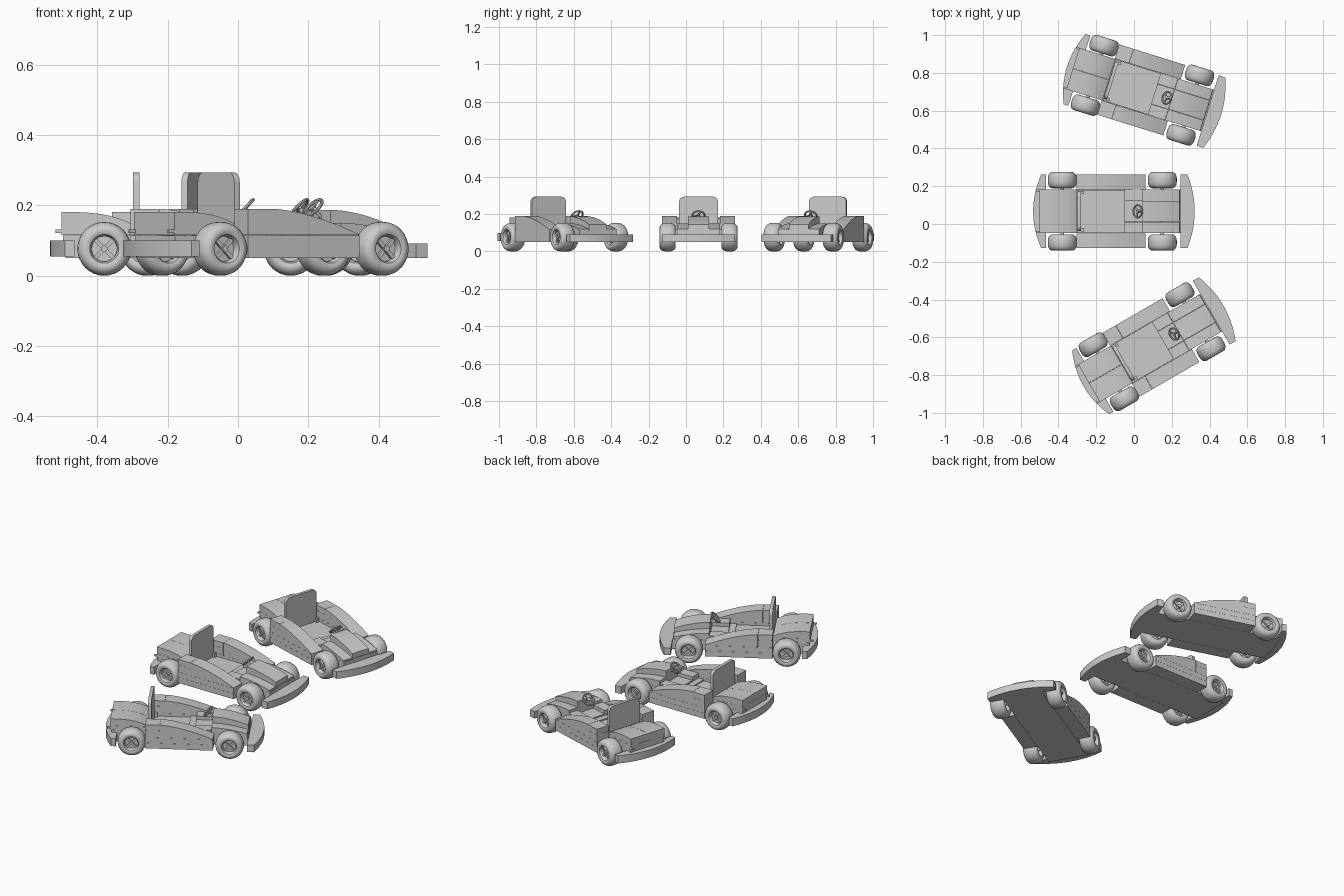
import bpy, bmesh
from math import sin, cos, pi, radians
from mathutils import Matrix, Vector

if "Cube" in bpy.data.objects:
    bpy.data.objects.remove(bpy.data.objects["Cube"])

grey = bpy.data.materials.new("light_grey")
grey.use_nodes = True
GREY = (0.6, 0.6, 0.6, 1)
grey.diffuse_color = GREY
grey.node_tree.nodes["Principled BSDF"].inputs["Base Color"].default_value = GREY

parts = []


def finish(name, bm):
    bmesh.ops.recalc_face_normals(bm, faces=bm.faces)
    me = bpy.data.meshes.new(name)
    bm.to_mesh(me)
    bm.free()
    me.materials.append(grey)
    ob = bpy.data.objects.new(name, me)
    bpy.context.collection.objects.link(ob)
    parts.append(ob)
    return ob


def prism(name, outline, axis, a, b):
    """Extrude a flat outline along the named axis from a to b."""
    place = {"x": lambda p, d: (d, p[0], p[1]),
             "y": lambda p, d: (p[0], d, p[1]),
             "z": lambda p, d: (p[0], p[1], d)}[axis]
    bm = bmesh.new()
    low, high = ([bm.verts.new(place(p, d)) for p in outline] for d in (a, b))
    bm.faces.new(low)
    bm.faces.new(high)
    n = len(outline)
    for i in range(n):
        j = (i + 1) % n
        bm.faces.new((low[i], low[j], high[j], high[i]))
    return finish(name, bm)


def box(name, x0, x1, y0, y1, z0, z1):
    return prism(name, [(x0, y0), (x1, y0), (x1, y1), (x0, y1)], "z", z0, z1)


def slope(name, x0, x1, y0, y1, base, top, end, power):
    """Curved brick whose top falls from back to front."""
    steps = [i / 12 for i in range(13)]
    curve = [(x0 + (x1 - x0) * t, top - (top - end) * t ** power) for t in steps]
    return prism(name, [(x0, base)] + curve + [(x1, base)], "y", y0, y1)


def bumper(name, inner, corner, bulge, z0, z1):
    """Straight inner edge with a bowed outer edge."""
    half = 0.195
    bow = []
    for i in range(17):
        t = -1 + i / 8
        bow.append((corner + bulge * (1 - t * t), half * t))
    return prism(name, [(inner, half), (inner, -half)] + bow, "z", z0, z1)


# Chassis and cockpit floor
box("chassis_plate", -0.375, 0.362, -0.115, 0.115, 0.05, 0.083)
box("seat_floor", -0.185, 0.03, -0.114, 0.114, 0.083, 0.1)
box("floor_step", 0.03, 0.065, -0.114, 0.114, 0.083, 0.107)
box("pedal_block", 0.065, 0.16, -0.055, 0.055, 0.083, 0.115)

# Bumpers
bumper("front_bumper", 0.361, 0.398, 0.038, 0.05, 0.092)
bumper("rear_bumper", -0.35, -0.376, -0.043, 0.055, 0.1)

# Rear body
box("rear_lower_block", -0.383, -0.187, -0.114, 0.114, 0.083, 0.115)
box("rear_upper_block", -0.386, -0.186, -0.115, 0.115, 0.116, 0.14)

# Parts mirrored left and right
for side, s in (("left", 1), ("right", -1)):
    inner, outer = 0.116 * s, 0.195 * s
    box(side + "_lower_sill", -0.19, 0.176, inner, outer, 0.05, 0.083)
    box(side + "_upper_sill", -0.19, 0.176, inner, outer, 0.0835, 0.115)
    box(side + "_pod_rear_block", -0.19, -0.111, inner, outer, 0.1155, 0.157)
    box(side + "_pod_rear_cap", -0.19, -0.111, inner, outer, 0.1575, 0.19)
    slope(side + "_pod_arch", -0.11, 0.176, inner, outer, 0.1155, 0.19, 0.117, 1.6)
    slope(side + "_rear_deck", -0.386, -0.186, 0.0005 * s, 0.115 * s, 0.1405, 0.181, 0.147, 3)
    box(side + "_dash_block", 0.065, 0.16, 0.056 * s, 0.115 * s, 0.083, 0.135)
    box(side + "_nose_base", 0.161, 0.358, 0.056 * s, 0.115 * s, 0.083, 0.11)
    slope(side + "_nose_slope", 0.161, 0.355, 0.056 * s, 0.115 * s, 0.1105, 0.15, 0.12, 1.8)
    box(side + "_rear_peg", -0.404, -0.38, 0.105 * s, 0.115 * s, 0.122, 0.131)
    box(side + "_seat_hinge", -0.166, -0.15, 0.092 * s, 0.108 * s, 0.1, 0.125)

# Raised centre of the nose
box("nose_centre_base", 0.161, 0.358, -0.055, 0.055, 0.083, 0.115)
slope("nose_centre_slope", 0.161, 0.356, -0.055, 0.055, 0.1155, 0.187, 0.145, 1.8)

# Seat back with rounded top corners
rounded = [(-0.104, 0.1), (0.104, 0.1)]
for centre, start in ((0.076, 0), (-0.076, pi / 2)):
    for i in range(7):
        a = start + i * pi / 12
        rounded.append((centre + 0.028 * cos(a), 0.265 + 0.028 * sin(a)))
prism("seat_back", rounded, "x", -0.183, -0.165)


def lathe(bm, profile, steps, closed):
    """Spin (radius, y) points around the y axis."""
    rings = []
    for i in range(steps):
        a = 2 * pi * i / steps
        rings.append([bm.verts.new((r * cos(a), y, r * sin(a))) for r, y in profile])
    n = len(profile)
    for i in range(steps):
        p, q = rings[i], rings[(i + 1) % steps]
        for j in range(n if closed else n - 1):
            k = (j + 1) % n
            bm.faces.new((p[j], p[k], q[k], q[j]))


def add_cylinder(bm, radius, length, matrix, sides=20):
    bmesh.ops.create_cone(bm, cap_ends=True, segments=sides, radius1=radius,
                          radius2=radius, depth=length, matrix=matrix)


# Wheels: round tyre, recessed rim, four spokes
half_tyre = [(0.036, 0.03), (0.041, 0.039), (0.05, 0.043), (0.06, 0.0415),
             (0.069, 0.034), (0.0745, 0.023), (0.0765, 0.009)]
tyre_profile = half_tyre + [(r, -y) for r, y in reversed(half_tyre)]
across = Matrix.Rotation(pi / 2, 4, "X")
for end, x in (("front", 0.265), ("rear", -0.265)):
    axle = bmesh.new()
    add_cylinder(axle, 0.01, 0.3, Matrix.Translation((x, 0, 0.0765)) @ across)
    finish(end + "_axle", axle)
    for side, s in (("left", 1), ("right", -1)):
        hub = Matrix.Translation((x, 0.165 * s, 0.0765))
        tyre = bmesh.new()
        lathe(tyre, tyre_profile, 32, True)
        tyre.transform(hub)
        finish(f"{end}_{side}_tyre", tyre)
        rim = bmesh.new()
        add_cylinder(rim, 0.037, 0.03, across, 28)
        add_cylinder(rim, 0.009, 0.062, across)
        for i in range(4):
            turn = Matrix.Rotation(pi / 4 + i * pi / 2, 4, "Y")
            bmesh.ops.create_cube(rim, size=1, matrix=turn @ Matrix.Translation(
                (0.021, 0, 0)) @ Matrix.Diagonal((0.032, 0.052, 0.011, 1)))
        rim.transform(hub)
        finish(f"{end}_{side}_rim", rim)

# Steering wheel on its column
steer = bmesh.new()
ring = [(0.033 + 0.005 * cos(i * pi / 4), 0.005 * sin(i * pi / 4)) for i in range(8)]
lathe(steer, ring, 28, True)
add_cylinder(steer, 0.009, 0.01, across)
add_cylinder(steer, 0.005, 0.075, Matrix.Translation((0, -0.037, 0)) @ across)
for i in range(3):
    spoke = Matrix.Rotation(pi / 2 + i * 2 * pi / 3, 4, "Y")
    bmesh.ops.create_cube(steer, size=1, matrix=spoke @ Matrix.Translation(
        (0.018, 0, 0)) @ Matrix.Diagonal((0.03, 0.005, 0.009, 1)))
# The axis of the wheel points up and back toward the seat
axis = Vector((-0.72, 0, 0.69))
tilt = Vector((0, 1, 0)).rotation_difference(axis).to_matrix().to_4x4()
steer.transform(Matrix.Translation((0.135, 0, 0.192)) @ tilt)
finish("steering_wheel", steer)

# Smooth the curves, keep brick edges sharp
bpy.ops.object.select_all(action="DESELECT")
for ob in parts:
    ob.select_set(True)
bpy.context.view_layer.objects.active = parts[0]
bpy.ops.object.shade_smooth_by_angle(angle=radians(35))

# Three karts from the same parts
places = [("middle", -0.115, 0.067, 0), ("back", 0.045, 0.708, -17.3),
          ("near", 0.096, -0.65, 30)]
for label, x, y, angle in places:
    spot = Matrix.Translation((x, y, 0)) @ Matrix.Rotation(radians(angle), 4, "Z")
    for ob in parts:
        kart_part = ob
        if label != "middle":
            kart_part = ob.copy()
            kart_part.name = f"{label}_kart_{ob.name}"
            bpy.context.collection.objects.link(kart_part)
        kart_part.matrix_world = spot
